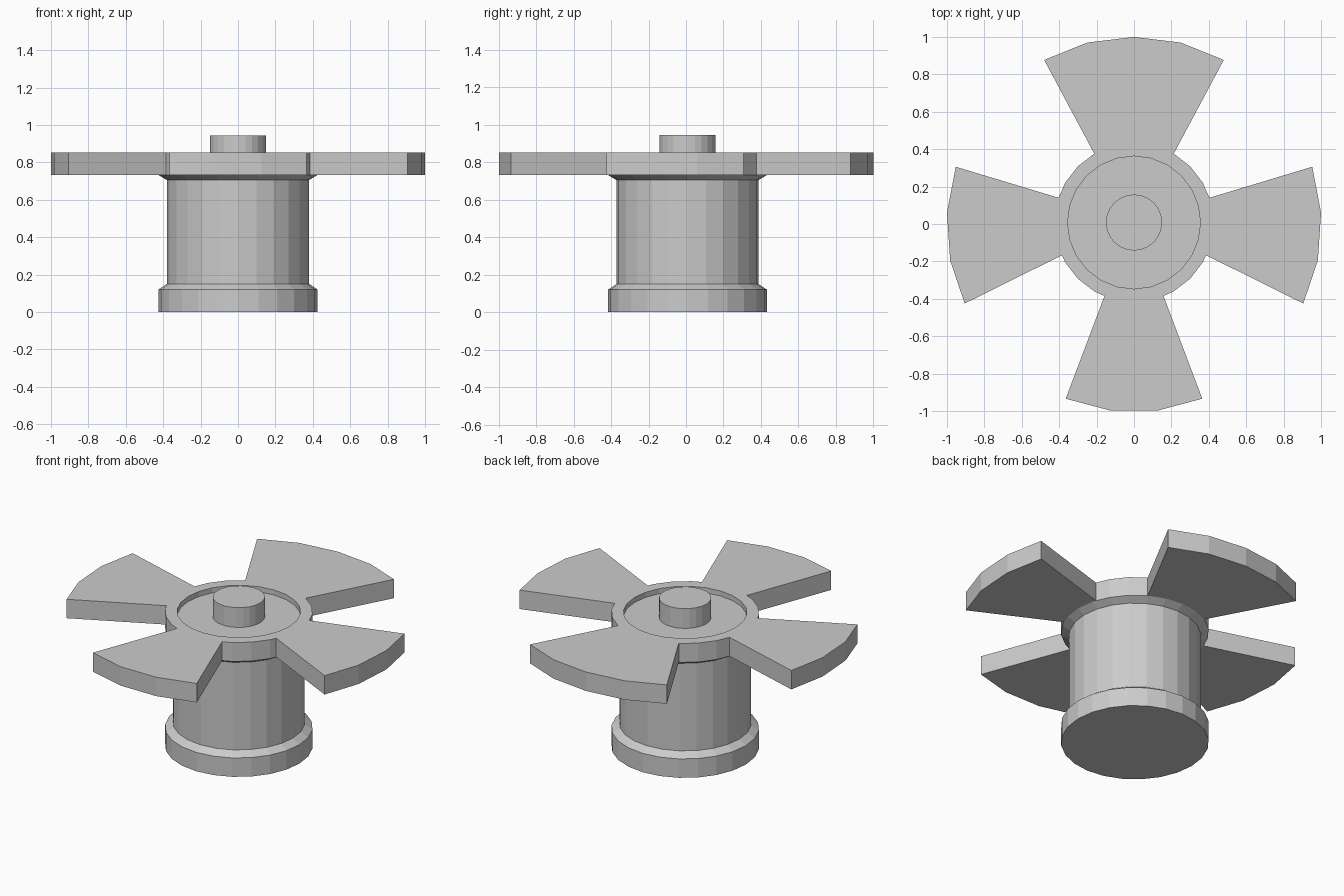
import bpy, bmesh
from math import radians, sin, cos

if "Cube" in bpy.data.objects:
    bpy.data.objects.remove(bpy.data.objects["Cube"])

CY = 0.008      # the shaft sits slightly behind the origin
SIDES = 24


def lathe(name, profile):
    """Spin an (r, z) profile around the shaft axis."""
    bm = bmesh.new()
    vs = [bm.verts.new((r, 0, z)) for r, z in profile]
    es = [bm.edges.new(p) for p in zip(vs, vs[1:])]
    bmesh.ops.spin(bm, geom=vs + es, cent=(0, 0, 0), axis=(0, 0, 1),
                   angle=radians(360), steps=SIDES, use_duplicate=False)
    bmesh.ops.remove_doubles(bm, verts=bm.verts[:], dist=1e-4)
    bmesh.ops.recalc_face_normals(bm, faces=bm.faces[:])
    me = bpy.data.meshes.new(name)
    bm.to_mesh(me)
    bm.free()
    ob = bpy.data.objects.new(name, me)
    ob.location.y = CY
    bpy.context.collection.objects.link(ob)
    return ob


def ring(r, degrees):
    return [(r * cos(radians(a)), CY + r * sin(radians(a))) for a in degrees]


# Housing: base collar, barrel, flare, and recessed floor inside the hub
lathe("housing", [(0, 0), (0.425, 0), (0.425, 0.12), (0.38, 0.15),
                  (0.38, 0.705), (0.425, 0.732), (0.355, 0.732),
                  (0.355, 0.82), (0, 0.82)])

# Spindle
lathe("spindle", [(0.15, 0.82), (0.15, 0.945), (0, 0.945)])

# Rotor: right half of the outline from top to bottom, then mirrored
half = [(0, 1.0), (0.25, 0.97), (0.48, 0.877)]            # rear blade
half += ring(0.425, (60, 45, 30))
half += [(0.403, 0.14), (0.953, 0.306), (1.0, 0.06),      # side blade
         (0.983, -0.195), (0.905, -0.425), (0.385, -0.167)]
half += ring(0.425, (-30, -45, -60))
half += [(0.158, -0.385), (0.365, -0.934), (0.125, -0.998)]  # front blade
outline = half + [(-x, y) for x, y in reversed(half[1:])]
hole = ring(0.355, range(0, 360, 360 // SIDES))

cu = bpy.data.curves.new("rotor", 'CURVE')
cu.dimensions = '2D'
cu.fill_mode = 'BOTH'
cu.extrude = 0.06
for pts in (outline, hole):
    sp = cu.splines.new('POLY')
    sp.points.add(len(pts) - 1)
    for p, (x, y) in zip(sp.points, pts):
        p.co = (x, y, 0, 1)
    sp.use_cyclic_u = True
    sp.use_smooth = False
rotor = bpy.data.objects.new("rotor", cu)
rotor.location.z = 0.792
bpy.context.collection.objects.link(rotor)
bpy.context.view_layer.objects.active = rotor
rotor.select_set(True)
bpy.ops.object.convert(target='MESH')

# Weld the rotor's caps to its walls
bm = bmesh.new()
bm.from_mesh(rotor.data)
bmesh.ops.remove_doubles(bm, verts=bm.verts[:], dist=1e-4)
bmesh.ops.recalc_face_normals(bm, faces=bm.faces[:])
for f in bm.faces:
    f.smooth = False
bm.to_mesh(rotor.data)
bm.free()
